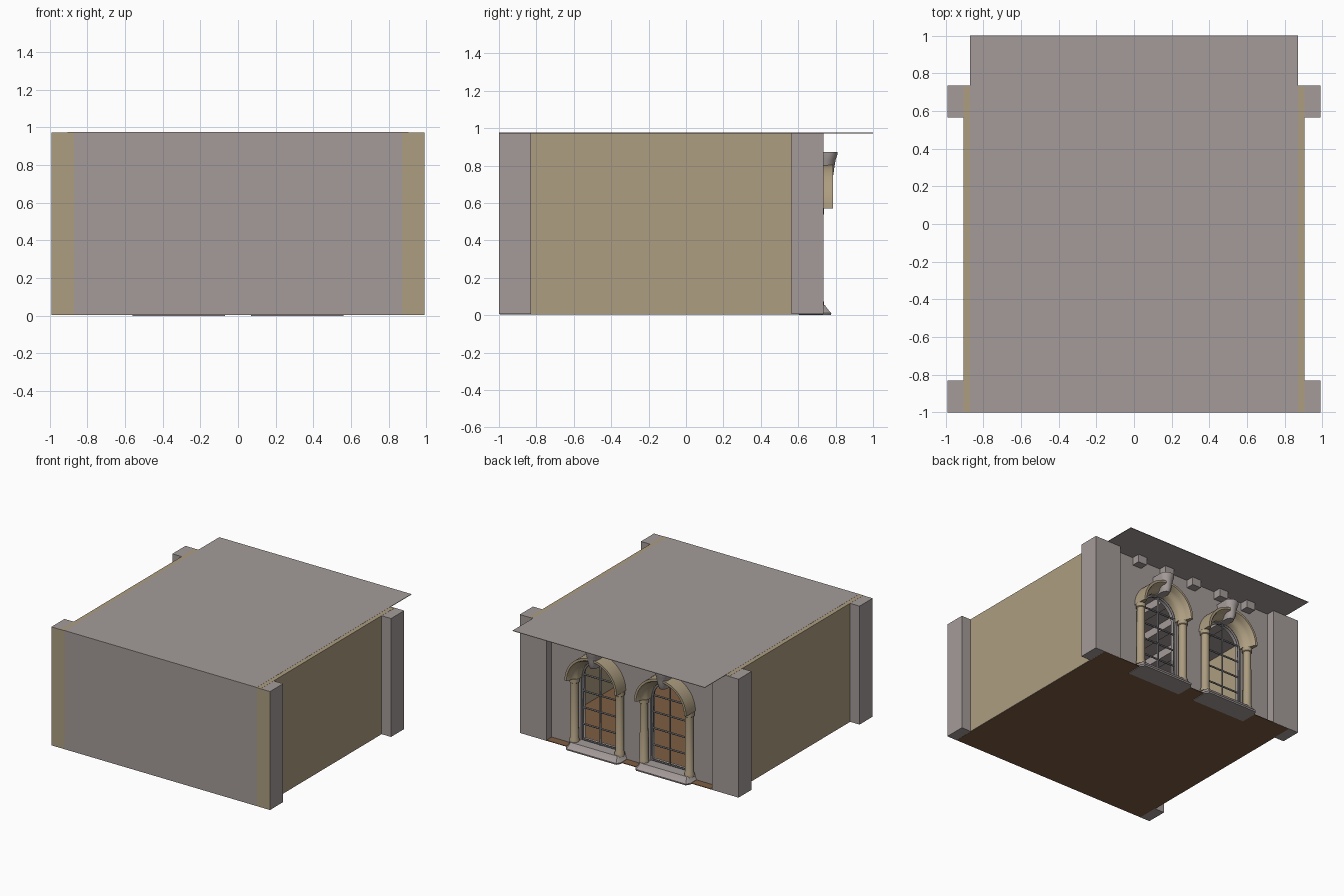
import bpy, bmesh, math
from mathutils import Vector

if "Cube" in bpy.data.objects:
    bpy.data.objects.remove(bpy.data.objects["Cube"])


def material(name, rgb):
    m = bpy.data.materials.new(name)
    m.diffuse_color = (*rgb, 1)
    m.use_nodes = True
    m.node_tree.nodes["Principled BSDF"].inputs["Base Color"].default_value = m.diffuse_color
    return m


GREY = material("grey stone", (0.37, 0.33, 0.32))
TAN = material("tan plaster", (0.42, 0.34, 0.22))
BROWN = material("brown floor", (0.21, 0.11, 0.055))
BARS = material("window bar grey", (0.2, 0.2, 0.21))


def loft(name, rings, mat, smooth=False):
    """Skin a list of equal rings and cap both ends."""
    bm = bmesh.new()
    vs = [[bm.verts.new(p) for p in ring] for ring in rings]
    n = len(rings[0])
    for a, b in zip(vs, vs[1:]):
        for i in range(n):
            j = (i + 1) % n
            bm.faces.new((a[i], a[j], b[j], b[i]))
    bm.faces.new(vs[0])
    bm.faces.new(vs[-1])
    bmesh.ops.recalc_face_normals(bm, faces=bm.faces)
    me = bpy.data.meshes.new(name)
    bm.to_mesh(me)
    bm.free()
    ob = bpy.data.objects.new(name, me)
    bpy.context.collection.objects.link(ob)
    me.materials.append(mat)
    if smooth:
        select(ob)
        bpy.ops.object.shade_smooth_by_angle(angle=math.radians(35))
    return ob


def select(ob):
    bpy.ops.object.select_all(action='DESELECT')
    ob.select_set(True)
    bpy.context.view_layer.objects.active = ob


def box(name, x0, x1, y0, y1, z0, z1, mat):
    rect = [(x0, y0), (x1, y0), (x1, y1), (x0, y1)]
    return loft(name, [[(x, y, z) for x, y in rect] for z in (z0, z1)], mat)


def paint(ob, mat, rule):
    """Second colour on the faces whose normal passes the rule."""
    ob.data.materials.append(mat)
    for f in ob.data.polygons:
        if rule(f.normal):
            f.material_index = 1


def curve(name, splines, mat, dims='3D', closed=False, bevel=0.0, extrude=0.0):
    cu = bpy.data.curves.new(name, 'CURVE')
    cu.dimensions = dims
    cu.bevel_depth, cu.extrude, cu.bevel_resolution = bevel, extrude, 1
    if dims == '2D':
        cu.fill_mode = 'BOTH'
    else:
        cu.use_fill_caps = True
    for pts in splines:
        s = cu.splines.new('POLY')
        s.points.add(len(pts) - 1)
        for p, q in zip(s.points, pts):
            p.co = (*Vector(q).to_3d(), 1)
        s.use_cyclic_u = closed
    ob = bpy.data.objects.new(name, cu)
    bpy.context.collection.objects.link(ob)
    cu.materials.append(mat)
    select(ob)
    bpy.ops.object.convert(target='MESH')
    return bpy.context.object


# Main levels and window measurements
BASE, TOP = 0.005, 0.975
WALL_Y = 0.665
SPRING, OPEN_R, SILL_TOP = 0.57, 0.172, 0.055
WINDOWS = (-0.315, 0.315)


def arch_outline(cx, r, bottom, steps=24):
    arc = [(cx + r * math.cos(math.pi * i / steps), SPRING + r * math.sin(math.pi * i / steps))
           for i in range(steps + 1)]
    return [(cx + r, bottom)] + arc + [(cx - r, bottom)]


# Floor and overhanging thin roof
box("floor", -0.9, 0.9, -0.995, 0.733, BASE - 0.001, BASE + 0.004, BROWN)
box("roof", -0.87, 0.87, -1, 1, TOP - 0.003, TOP + 0.001, GREY)

# Front wall: grey outside, tan inside
front = box("front_wall", -0.87, 0.87, -1, -0.985, BASE, TOP - 0.003, GREY)
paint(front, TAN, lambda n: n.y > 0.5)

# Side walls and corner pillars
for s, side in ((-1, "left"), (1, "right")):
    box(side + "_wall", s * 0.87, s * 0.905, -1, 0.73, BASE, TOP, TAN)
    p = box(side + "_front_pillar", s * 0.88, s * 0.99, -1, -0.83, BASE, TOP - 0.001, GREY)
    paint(p, TAN, lambda n: n.y < -0.5)
    box(side + "_back_pillar", s * 0.75, s * 0.99, 0.565, 0.735, BASE, TOP - 0.001, GREY)

# Back wall with two arched openings
outer = [(-0.87, BASE), (0.87, BASE), (0.87, TOP - 0.003), (-0.87, TOP - 0.003)]
holes = [arch_outline(cx, OPEN_R, 0.03) for cx in WINDOWS]
wall = curve("back_wall", [outer] + holes, GREY, dims='2D', closed=True, extrude=0.03)
wall.rotation_euler.x = math.pi / 2
wall.location.y = WALL_Y - 0.03

# Ceiling beams whose ends poke out under the roof
for i in range(-2, 3):
    x = i * 0.265
    box("ceiling_beam", x - 0.04, x + 0.04, -0.985, 0.733, 0.908, TOP - 0.003, GREY)

# Hood moulding section as (radius, y)
HOOD = [(0.165, 0.64), (0.165, 0.695), (0.178, 0.715), (0.192, 0.725), (0.203, 0.745),
        (0.210, 0.775), (0.218, 0.785), (0.236, 0.785), (0.236, 0.66)]

for cx in WINDOWS:
    # Arched hood
    rings = []
    for i in range(33):
        a = math.pi * i / 32
        rings.append([(cx + r * math.cos(a), y, SPRING + r * math.sin(a)) for r, y in HOOD])
    loft("arch_hood", rings, TAN, smooth=True)

    # Keystone: round-fronted console widening upward, as (z, half width, front y)
    rings = []
    for z, w, y in ((0.725, 0.032, 0.775), (0.75, 0.038, 0.788), (0.79, 0.045, 0.793),
                    (0.83, 0.052, 0.80), (0.86, 0.058, 0.81), (0.872, 0.058, 0.81)):
        arc = [(cx + w * math.cos(math.pi * k / 12), y - 0.05 + 0.05 * math.sin(math.pi * k / 12), z)
               for k in range(13)]
        rings.append([(cx + w, 0.66, z)] + arc + [(cx - w, 0.66, z)])
    loft("keystone", rings, GREY, smooth=True)

    # Columns with a small base and capital, as (z, radius)
    for s in (-1, 1):
        rings = []
        for z, r in ((0.045, 0.038), (0.07, 0.038), (0.08, 0.033), (0.535, 0.031),
                     (0.54, 0.038), (0.572, 0.038)):
            rings.append([(cx + s * 0.205 + r * math.cos(math.tau * k / 16),
                           0.70 + r * math.sin(math.tau * k / 16), z) for k in range(16)])
        loft("column", rings, TAN, smooth=True)

    # Flared sill, as (z, half width, front y)
    rings = []
    for z, w, y in ((0, 0.245, 0.775), (0.012, 0.247, 0.777), (0.024, 0.24, 0.765),
                    (0.04, 0.235, 0.752), (SILL_TOP, 0.232, 0.742)):
        rings.append([(cx - w, 0.605, z), (cx + w, 0.605, z), (cx + w, y - 0.03, z),
                      (cx + w - 0.02, y, z), (cx - w + 0.02, y, z), (cx - w, y - 0.03, z)])
    loft("window_sill", rings, GREY, smooth=True)

    # Window frame and glazing bars
    y = 0.655
    frame = [(x, y, z) for x, z in arch_outline(cx, 0.158, SILL_TOP + 0.008)]
    curve("window_frame", [frame], BARS, closed=True, bevel=0.009)
    bars = [[(cx, y, SILL_TOP), (cx, y, SPRING + 0.16)]]
    for z in (0.19, 0.325, 0.46, 0.595):
        h = math.sqrt(0.158 ** 2 - max(0, z - SPRING) ** 2)
        bars.append([(cx - h, y, z), (cx + h, y, z)])
    curve("glazing_bars", bars, BARS, bevel=0.007)
